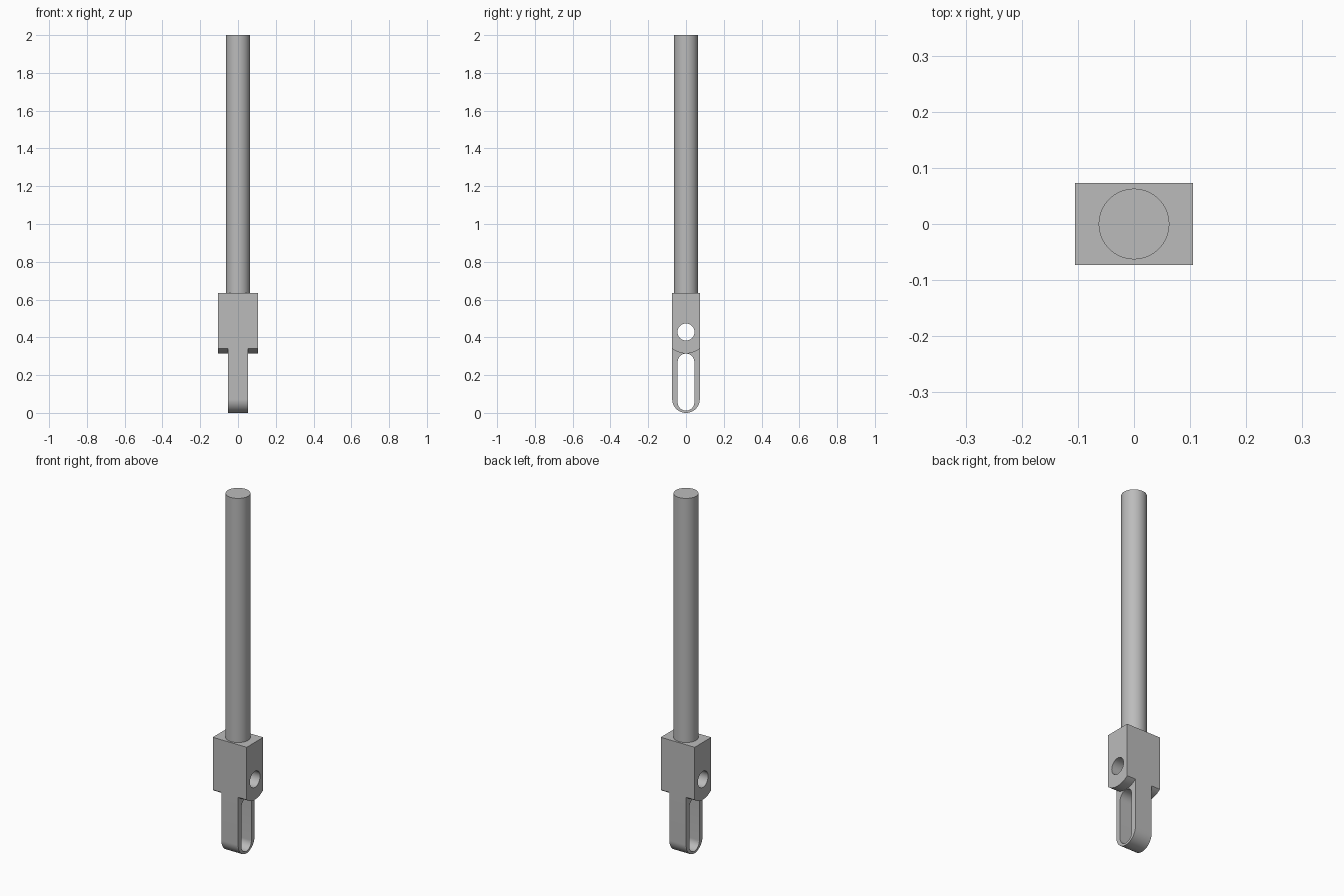
import bpy, bmesh, math

if "Cube" in bpy.data.objects:
    bpy.data.objects.remove(bpy.data.objects["Cube"])

HALF_DEPTH = 0.073
HOLE_Z = 0.428

grey = bpy.data.materials.new("steel grey")
grey.diffuse_color = (0.5, 0.5, 0.5, 1)
grey.use_nodes = True
grey.node_tree.nodes["Principled BSDF"].inputs["Base Color"].default_value = grey.diffuse_color


def arc(radius, cz, start, end, steps=32):
    """Points (y, z) on an arc about (0, cz), angles in degrees."""
    angles = [math.radians(start + (end - start) * i / steps) for i in range(steps + 1)]
    return [(radius * math.cos(a), cz + radius * math.sin(a)) for a in angles]


def extrude_x(name, outline, half_width):
    """Extrude a (y, z) outline symmetrically along x."""
    bm = bmesh.new()
    face = bm.faces.new([bm.verts.new((-half_width, y, z)) for y, z in outline])
    new = bmesh.ops.extrude_face_region(bm, geom=[face])["geom"]
    bmesh.ops.translate(bm, vec=(2 * half_width, 0, 0),
                        verts=[v for v in new if isinstance(v, bmesh.types.BMVert)])
    bmesh.ops.recalc_face_normals(bm, faces=bm.faces)
    mesh = bpy.data.meshes.new(name)
    bm.to_mesh(mesh)
    bm.free()
    obj = bpy.data.objects.new(name, mesh)
    bpy.context.collection.objects.link(obj)
    mesh.materials.append(grey)
    return obj


def activate(obj):
    bpy.ops.object.select_all(action='DESELECT')
    obj.select_set(True)
    bpy.context.view_layer.objects.active = obj


def cut(obj, cutter):
    """Subtract the cutter, then discard it."""
    mod = obj.modifiers.new("cut", 'BOOLEAN')
    mod.operation, mod.solver, mod.object = 'DIFFERENCE', 'EXACT', cutter
    activate(obj)
    bpy.ops.object.modifier_apply(modifier=mod.name)
    bpy.data.objects.remove(cutter)


def smooth(obj):
    activate(obj)
    bpy.ops.object.shade_smooth_by_angle(angle=math.radians(30))


# Block with a curved underside and a cross hole concentric with it
under_r = 0.1135
side = math.degrees(math.acos(HALF_DEPTH / under_r))
block = extrude_x("block", arc(under_r, HOLE_Z, 180 + side, 360 - side)
                  + [(HALF_DEPTH, 0.635), (-HALF_DEPTH, 0.635)], 0.105)
cut(block, extrude_x("cross_hole_cutter", arc(0.045, HOLE_Z, 0, 352.5, 47), 0.2))
smooth(block)

# Round-ended tongue with a long slot
tongue = extrude_x("slotted_tongue", arc(HALF_DEPTH, HALF_DEPTH, 180, 360)
                   + [(HALF_DEPTH, 0.36), (-HALF_DEPTH, 0.36)], 0.052)
slot_r = 0.044
slot = arc(slot_r, 0.012 + slot_r, 180, 360) + arc(slot_r, 0.314 - slot_r, 0, 180)
cut(tongue, extrude_x("slot_cutter", slot, 0.2))
smooth(tongue)

# Long round rod
bpy.ops.mesh.primitive_cylinder_add(vertices=64, radius=0.063, depth=1.365,
                                    location=(0, 0, 0.635 + 1.365 / 2))
rod = bpy.context.object
rod.name = "rod"
rod.data.materials.append(grey)
smooth(rod)
